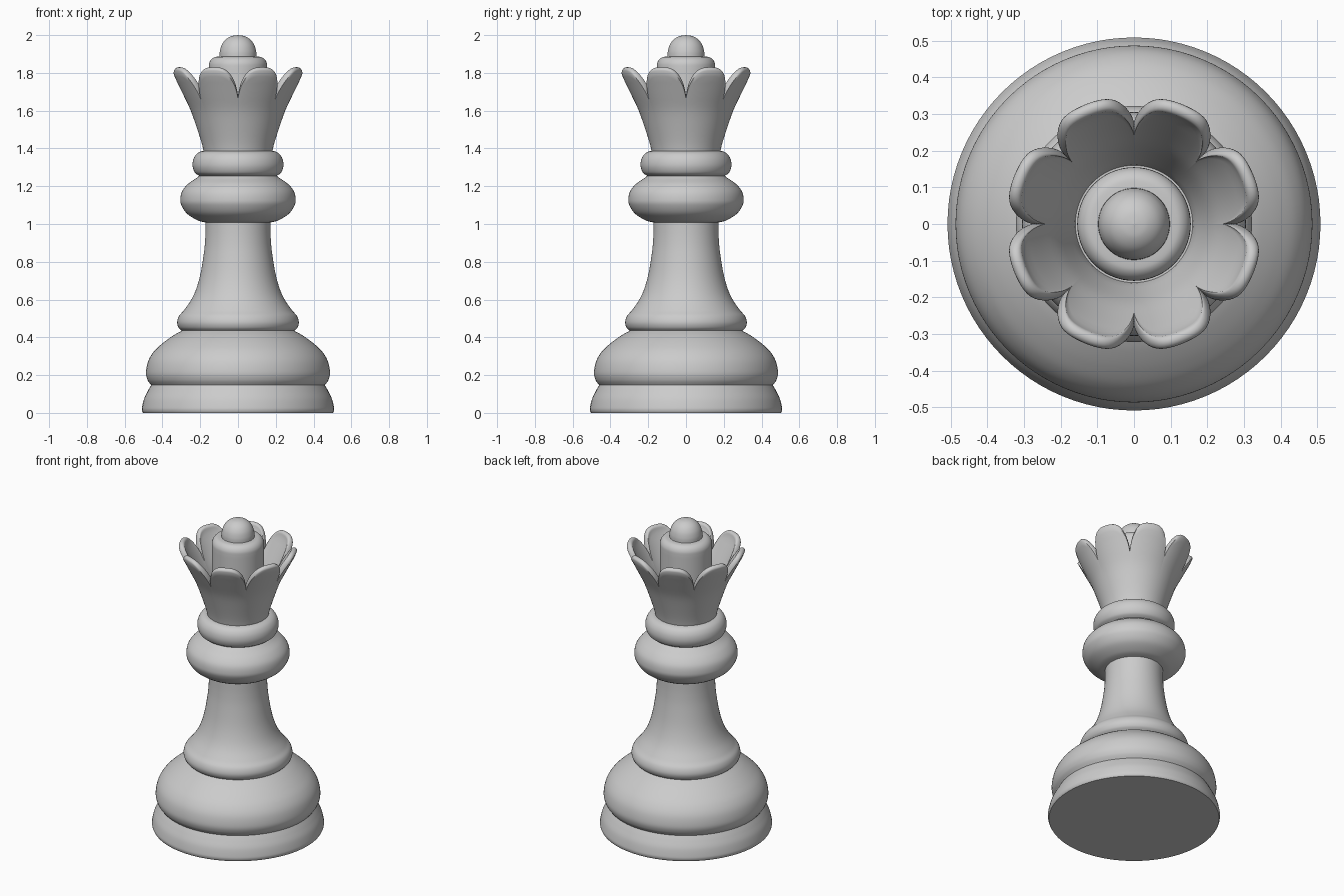
import bpy, bmesh, math

if "Cube" in bpy.data.objects:
    bpy.data.objects.remove(bpy.data.objects["Cube"])

ivory = bpy.data.materials.new("plain light grey")
ivory.diffuse_color = (0.6, 0.6, 0.6, 1)
ivory.use_nodes = True
ivory.node_tree.nodes["Principled BSDF"].inputs["Base Color"].default_value = ivory.diffuse_color


def curve(pts, steps=8):
    """Catmull-Rom curve through the points."""
    p = [pts[0]] + list(pts) + [pts[-1]]
    out = []
    for i in range(1, len(p) - 2):
        for s in range(steps):
            t = s / steps
            out.append(tuple(
                0.5 * (2 * b + (c - a) * t + (2 * a - 5 * b + 4 * c - d) * t * t
                       + (3 * b - a - 3 * c + d) * t ** 3)
                for a, b, c, d in zip(p[i - 1], p[i], p[i + 1], p[i + 2])))
    return out + [tuple(pts[-1])]


def skin(name, angles, section, sharp=35):
    """Sweep section(angle) -> [(radius, z)] around the z axis."""
    bm = bmesh.new()
    rings = [[bm.verts.new((r * math.cos(a), r * math.sin(a), z)) for r, z in section(a)]
             for a in angles]
    for i, ring in enumerate(rings):
        nxt = rings[(i + 1) % len(rings)]
        for j in range(len(ring) - 1):
            bm.faces.new((ring[j], nxt[j], nxt[j + 1], ring[j + 1]))
    bmesh.ops.remove_doubles(bm, verts=bm.verts, dist=1e-5)
    me = bpy.data.meshes.new(name)
    bm.to_mesh(me)
    bm.free()
    me.materials.append(ivory)
    ob = bpy.data.objects.new(name, me)
    bpy.context.collection.objects.link(ob)
    bpy.ops.object.select_all(action='DESELECT')
    ob.select_set(True)
    bpy.context.view_layer.objects.active = ob
    bpy.ops.object.shade_smooth_by_angle(angle=math.radians(sharp))
    return ob


def lathe(name, *runs):
    """Turned part; each run is smooth and runs meet at creases."""
    prof = [p for run in runs for p in curve(run)]
    return skin(name, [math.tau * i / 96 for i in range(96)], lambda a: prof)


# Foot disc and wide dome
lathe("base",
      [(0, 0), (0.503, 0)],
      [(0.503, 0), (0.508, 0.012), (0.508, 0.03), (0.497, 0.075), (0.478, 0.115), (0.46, 0.147)],
      [(0.46, 0.147), (0.479, 0.175), (0.487, 0.215), (0.475, 0.275), (0.445, 0.325),
       (0.40, 0.368), (0.345, 0.408), (0.298, 0.435)])
# Stem with its flared ring
lathe("stem",
      [(0.298, 0.435), (0.315, 0.452), (0.322, 0.48), (0.312, 0.513), (0.285, 0.545),
       (0.247, 0.60), (0.22, 0.66), (0.198, 0.74), (0.18, 0.85), (0.173, 0.93), (0.171, 1.008)])
# Two collars
lathe("large_collar",
      [(0.171, 1.008), (0.215, 1.02), (0.27, 1.055), (0.3, 1.1), (0.305, 1.135), (0.295, 1.175),
       (0.265, 1.212), (0.225, 1.24), (0.205, 1.255)])
lathe("small_collar",
      [(0.205, 1.255), (0.228, 1.272), (0.24, 1.305), (0.237, 1.34), (0.222, 1.368),
       (0.2, 1.383), (0.17, 1.388)])

# Crown: flared cup with eight rounded petals
PETALS, STEPS, WALL = 8, 32, 0.036
flare = curve([(0.18, 1.375), (0.19, 1.42), (0.215, 1.5), (0.25, 1.6), (0.287, 1.68),
               (0.32, 1.75), (0.343, 1.8), (0.349, 1.84)])


def flare_radius(z):
    for (r0, z0), (r1, z1) in zip(flare, flare[1:]):
        if z <= z1:
            return r0 + (r1 - r0) * (z - z0) / (z1 - z0)
    return flare[-1][0]


def petal_section(a):
    # u is 0 in the middle of a petal and 1 at a notch
    u = min(abs((a * PETALS / math.tau) % 1 - 0.5) * 2, 1)
    full = (1 - u ** 3) ** 0.75
    top = 1.675 + 0.155 * full
    h = WALL / 2
    z_arc = top - h

    def outer(z):
        return flare_radius(z) + 0.006 * full * max(0, (z - 1.6) / 0.2)

    def heights(low):
        return [low + (z_arc - low) * k / 14 for k in range(15)]

    pts = [(outer(z), z) for z in heights(1.375)]
    mid = outer(z_arc) - h
    pts += [(mid + h * math.cos(t), z_arc + h * math.sin(t))
            for t in (math.pi * k / 8 for k in range(1, 8))]
    pts += [(max(outer(z) - WALL, 0.16), z) for z in reversed(heights(1.43))]
    return pts + [(0.15, 1.43)]


angles = []
for p in range(PETALS):
    for s in range(STEPS):
        # spacing gets finer towards the notches
        f = 0.5 - 0.5 * math.cos(math.pi * s / STEPS)
        angles.append(math.tau * (p + f) / PETALS)
skin("petal_crown", angles, petal_section, 50)

# Central post with shoulder and ball
lathe("post_and_ball",
      [(0.153, 1.42), (0.154, 1.6), (0.155, 1.825)],
      [(0.155, 1.825), (0.153, 1.85), (0.143, 1.87), (0.125, 1.883), (0.098, 1.887)],
      [(0.098, 1.887), (0.096, 1.915), (0.086, 1.948), (0.066, 1.976), (0.036, 1.994), (0, 2.0)])
